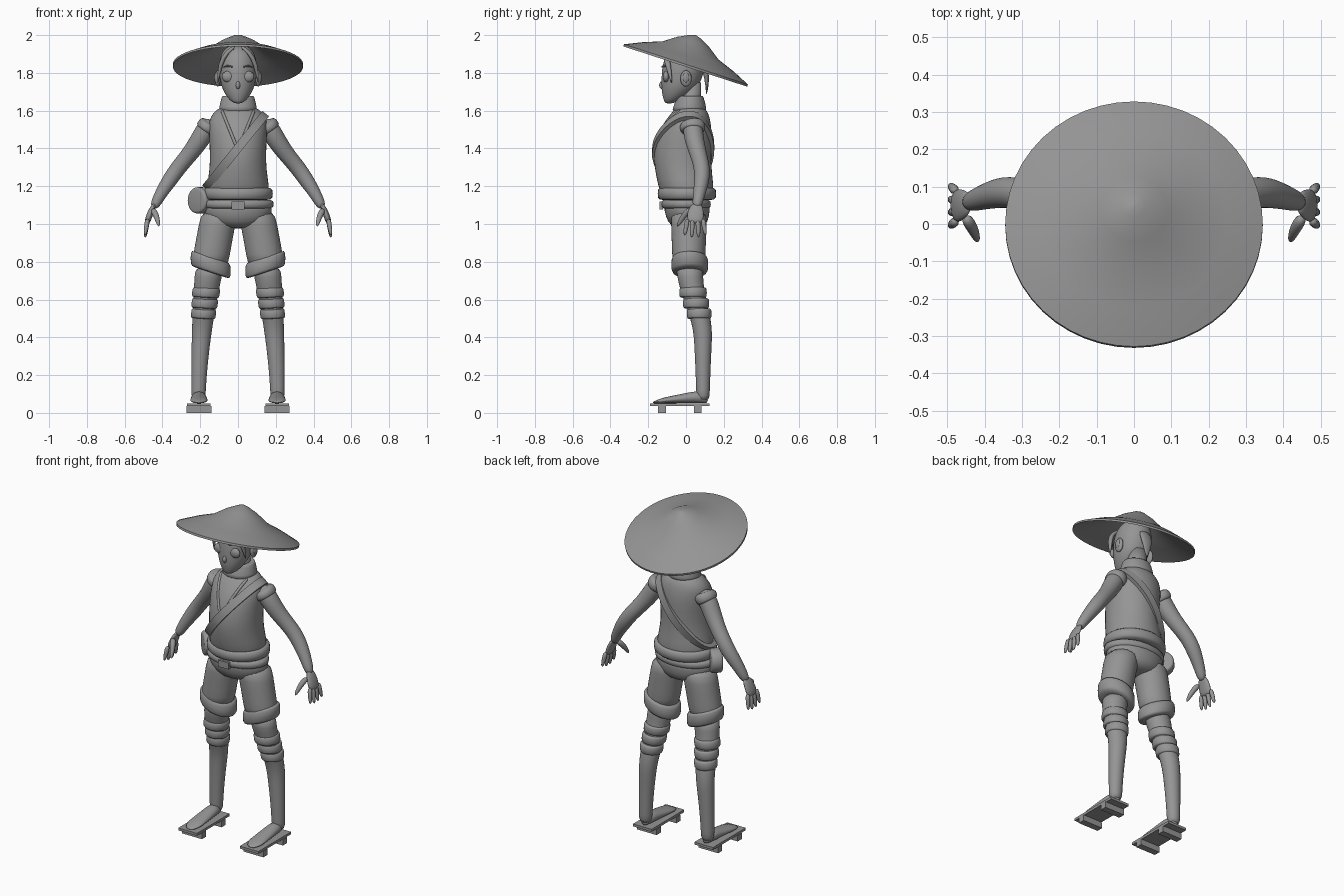
import bpy, bmesh, math
from mathutils import Matrix, Vector
from mathutils.bvhtree import BVHTree

cube = bpy.data.objects.get("Cube")
if cube:
    bpy.data.objects.remove(cube)

shade = (.3, .3, .3, 1)
grey = bpy.data.materials.new("plain grey")
grey.use_nodes = True
grey.diffuse_color = shade
grey.node_tree.nodes["Principled BSDF"].inputs["Base Color"].default_value = shade


def finish(name, bm, smooth=True, mirror=False, subdiv=0, sharp=None):
    bmesh.ops.recalc_face_normals(bm, faces=bm.faces)
    mesh = bpy.data.meshes.new(name)
    bm.to_mesh(mesh)
    bm.free()
    mesh.materials.append(grey)
    if smooth:
        mesh.shade_smooth()
    if sharp:
        mesh.set_sharp_from_angle(angle=math.radians(sharp))
    obj = bpy.data.objects.new(name, mesh)
    bpy.context.collection.objects.link(obj)
    if mirror:
        obj.modifiers.new("Mirror", 'MIRROR').use_mirror_merge = False
    if subdiv:
        modifier = obj.modifiers.new("Subdivision", 'SUBSURF')
        modifier.levels = modifier.render_levels = subdiv
    return obj


def skin(name, rings, closed=False, **options):
    """Join rings of points into a tube, capped or closed in a loop."""
    bm = bmesh.new()
    loops = [[bm.verts.new(point) for point in ring] for ring in rings]
    count = len(loops[0])
    for low, high in zip(loops, loops[1:] + (loops[:1] if closed else [])):
        for i in range(count):
            j = (i + 1) % count
            bm.faces.new((low[i], low[j], high[j], high[i]))
    if not closed:
        bm.faces.new(loops[0])
        bm.faces.new(loops[-1])
    return finish(name, bm, **options)


def circle(count):
    return [(math.cos(math.tau * i / count), math.sin(math.tau * i / count)) for i in range(count)]


def stack(name, sections, count=20, tilt=0, x_at=lambda z: 0, **options):
    """Level ellipses (z, x radius, y radius, y centre) along an axis x_at(z)."""
    rings = [[(x_at(z) + rx * c, y + ry * s, z + tilt * rx * c) for c, s in circle(count)]
             for z, rx, ry, y in sections]
    return skin(name, rings, **options)


def band(name, z, half, rx, ry, y, **options):
    """Cloth band with rounded upper and lower edges."""
    edges = ((-1, .88), (-.95, 1), (.95, 1), (1, .88))
    return stack(name, [(z + k * half, rx * g, ry * g, y) for k, g in edges], subdiv=1, **options)


def limb(name, sections, count=12, flat=1, ref=(0, 1, 0), **options):
    """Rings across a path (x, y, z, radius), flattened sideways to ref."""
    points = [Vector(section[:3]) for section in sections]
    rings = []
    for i, point in enumerate(points):
        radius = sections[i][3]
        tangent = (points[min(i + 1, len(points) - 1)] - points[max(i - 1, 0)]).normalized()
        wide = Vector(ref)
        wide = (wide - tangent * wide.dot(tangent)).normalized()
        thin = wide.cross(tangent) * flat
        rings.append([point + (thin * c + wide * s) * radius for c, s in circle(count)])
    return skin(name, rings, **options)


def ball(name, location, size, **options):
    bm = bmesh.new()
    bmesh.ops.create_uvsphere(bm, u_segments=20, v_segments=12, radius=1,
                              matrix=Matrix.LocRotScale(Vector(location), None, Vector(size)))
    return finish(name, bm, **options)


def box(name, location, size, **options):
    bm = bmesh.new()
    bmesh.ops.create_cube(bm, size=1, matrix=Matrix.LocRotScale(Vector(location), None, Vector(size)))
    return finish(name, bm, smooth=False, **options)


# Hat: thin wide cone with a raised crown, tipped back
outer = [(.004, .163), (.03, .155), (.09, .124), (.157, .077), (.25, .043), (.345, 0)]
inner = [(radius, height - .012) for radius, height in reversed(outer)]
hat = stack("straw_hat", [(height, radius, radius, 0) for radius, height in outer + inner],
            count=48, sharp=35)
hat.location.z = 1.845
hat.rotation_euler.x = math.radians(-18)

# Head, face and hair
stack("head", [(1.637, .02, .02, -.09), (1.66, .05, .05, -.07), (1.7, .077, .085, -.045),
               (1.75, .096, .107, -.025), (1.85, .104, .118, -.01), (1.92, .085, .095, 0),
               (1.95, .04, .05, .01)], subdiv=2)
stack("neck", [(z, .055, .055, .025) for z in (1.56, 1.75)])
ball("nose", (0, -.128, 1.735), (.012, .014, .02))
ball("eye", (.05, -.105, 1.78), (.036, .018, .03), mirror=True)
limb("eyebrow", [(.025, -.13, 1.83, .004), (.055, -.118, 1.84, .006), (.08, -.09, 1.83, .003)],
     mirror=True, subdiv=1)
ball("ear", (.107, 0, 1.77), (.015, .03, .043), mirror=True)
ball("ear_hollow", (.118, 0, 1.775), (.008, .017, .026), mirror=True)
limb("side_lock", [(.015, -.1, 1.94, .012), (.06, -.115, 1.91, .015), (.095, -.095, 1.85, .018),
                   (.108, -.075, 1.74, .003)], flat=.8, mirror=True, subdiv=1)
limb("back_hair", [(0, .085, 1.86, .045), (0, .115, 1.78, .04), (0, .108, 1.68, .004)],
     flat=.4, ref=(1, 0, 0), subdiv=1)

# Sleeveless shirt with folded hem and collar
shirt = stack("shirt", [(1.13, .17, .14, .01), (1.2, .167, .148, 0), (1.28, .153, .152, -.014),
                        (1.37, .15, .155, -.02), (1.48, .156, .146, -.005), (1.55, .157, .12, .01),
                        (1.585, .135, .1, .02), (1.63, .09, .07, .025)], subdiv=1)
band("shirt_hem", 1.16, .033, .188, .158, .005)
stack("collar", [(1.585, .108, .098, .015), (1.62, .1, .088, .02), (1.665, .09, .074, .022),
                 (1.682, .083, .066, .024), (1.67, .068, .056, .024)], subdiv=1)

bpy.context.view_layer.update()
surface = BVHTree.FromObject(shirt, bpy.context.evaluated_depsgraph_get())

# V neckline trim laid on the chest
trim = []
steps = 8
for i in range(steps + 1):
    start = Vector((.087, -1, 1.605)).lerp(Vector((0, -1, 1.39)), i / steps)
    hit = surface.ray_cast(start, Vector((0, 1, 0)))[0]
    if hit:
        trim.append((*hit, .009))
limb("neckline_trim", trim, count=8, mirror=True, subdiv=1)

# Shoulder strap: a flat band round the body, left shoulder to right hip
along = Vector((.33, 0, .41)).normalized()
across = Vector((-along.z, 0, along.x)) * .023
rings = []
for c, s in circle(48):
    out = along * c + Vector((0, s, 0))
    hit = surface.ray_cast(Vector((-.01, 0, 1.39)), out)[0]
    if hit:
        inside, outside = hit - out * .01, hit + out * .015
        rings.append([inside - across, outside - across, outside + across, inside + across])
skin("shoulder_strap", rings, closed=True, sharp=40)

# Round hip pouch
bm = bmesh.new()
turn = Vector((1, 1, 0)).to_track_quat('Z', 'Y')
bmesh.ops.create_cone(bm, cap_ends=True, segments=24, radius1=.07, radius2=.07, depth=.065,
                      matrix=Matrix.LocRotScale(Vector((-.2, 0, 1.125)), turn, None))
rims = [edge for edge in bm.edges if any(len(face.verts) > 4 for face in edge.link_faces)]
bmesh.ops.bevel(bm, geom=rims, offset=.014, segments=3, affect='EDGES', profile=.5)
finish("hip_pouch", bm, sharp=50)

# Arms and hands
limb("arm", [(.13, .03, 1.54, .04), (.165, .035, 1.51, .056), (.205, .045, 1.44, .053),
             (.255, .065, 1.37, .046), (.315, .085, 1.3, .044), (.36, .085, 1.235, .043),
             (.41, .07, 1.16, .033), (.45, .055, 1.08, .026)], mirror=True, subdiv=2)
limb("armhole_trim", [(.143, .03, 1.54, .055), (.152, .033, 1.525, .07), (.172, .037, 1.495, .067),
                      (.174, .037, 1.492, .055)], flat=.88, count=16, mirror=True, subdiv=1)
limb("palm", [(.44, .06, 1.11, .03), (.465, .05, 1.06, .046), (.483, .047, 1, .046)],
     flat=.38, mirror=True, subdiv=2)
for i, finger in enumerate(("index", "middle", "ring", "little")):
    root = Vector((.478, .008 + .027 * i, 1.03))
    tip = Vector((.493, root.y + .01 * (i - 1.5), .92 + .012 * abs(i - 1.5)))
    limb(finger + "_finger", [(*root, .014), (*root.lerp(tip, .5), .013), (*tip, .008)],
         mirror=True, subdiv=1)
limb("thumb", [(.452, .02, 1.08, .018), (.43, -.015, 1.04, .016), (.418, -.048, .985, .008)],
     mirror=True, subdiv=2)


# Leg centre line and thickness, shared by everything worn on the legs
def leg_x(z):
    return .21 - .1 * z * z


def leg_y(z):
    bend = min(max((.75 - z) / .35, 0), 1)
    return .02 + .07 * bend * bend * (3 - 2 * bend)


def leg_radius(z):
    return .036 + .06 * z ** 1.5


heights = [.06 + .06 * i for i in range(13)]
stack("leg", [(z, leg_radius(z), leg_radius(z) * .95, leg_y(z)) for z in heights],
      x_at=leg_x, mirror=True, subdiv=1)
for wrap, z in (("upper", .637), ("middle", .58), ("lower", .525)):
    radius = leg_radius(z) + .008
    band(wrap + "_knee_wrap", z, .027, radius, radius, leg_y(z), x_at=leg_x, tilt=.06, mirror=True)

# Trousers, belt and rolled cuffs
stack("trouser_seat", [(.975, .08, .07, .01), (1.01, .165, .11, .01), (1.07, .186, .122, .005),
                       (1.14, .18, .126, .005)], subdiv=1)
stack("trouser_leg", [(z, .098, .125 - .03 / z, .015) for z in (.76, .84, .92, 1, 1.08)],
      x_at=leg_x, mirror=True, subdiv=1)
band("belt", 1.105, .023, .193, .134, 0)
box("belt_tab", (0, -.131, 1.098), (.07, .02, .04))
band("rolled_cuff", .785, .042, .108, .099, .02, x_at=lambda z: .145, tilt=.33, mirror=True)

# Feet taper in height from heel to toe and rest on raised wooden sandals
foot_x = .207
rings = []
for i in range(steps + 1):
    t = i / steps
    end = max(.4, math.sqrt(1 - abs(2 * t - 1) ** 6))
    width, height = (.038 + .014 * t) * end, (.04 - .03 * t) * end
    rings.append([(foot_x + width * c, .117 - .295 * t, .05 + height * (1 + s)) for c, s in circle(12)])
skin("foot", rings, mirror=True, subdiv=1)
box("sandal_board", (foot_x, -.032, .043), (.125, .315, .015), mirror=True)
for block, y in (("front", -.127), ("back", .062)):
    box("sandal_" + block + "_block", (foot_x, y, .018), (.133, .04, .036), mirror=True)
